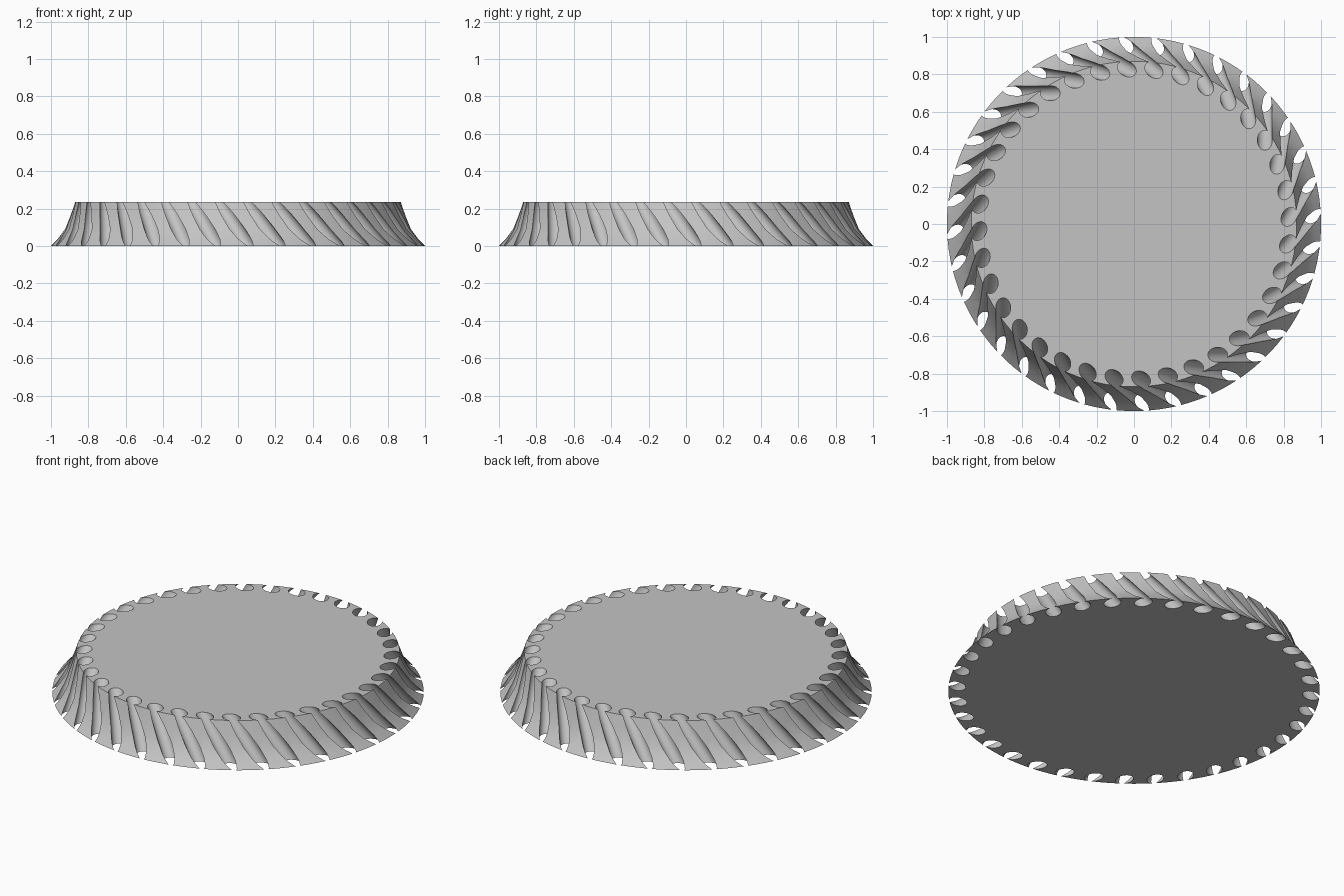
import bpy
import bmesh
from math import cos, sin, radians, tau
from mathutils import Vector

GROOVES = 36
SIDES = 180
HEIGHT = 0.235

cube = bpy.data.objects.get("Cube")
if cube:
    bpy.data.objects.remove(cube, do_unlink=True)

grey = bpy.data.materials.new("plain grey")
grey.use_nodes = True
colour = (0.55, 0.55, 0.55, 1)
grey.diffuse_color = colour
grey.node_tree.nodes["Principled BSDF"].inputs["Base Color"].default_value = colour


def make_object(name, bm):
    bmesh.ops.recalc_face_normals(bm, faces=bm.faces)
    mesh = bpy.data.meshes.new(name)
    bm.to_mesh(mesh)
    bm.free()
    mesh.materials.append(grey)
    obj = bpy.data.objects.new(name, mesh)
    bpy.context.collection.objects.link(obj)
    return obj


def polar(radius, angle, z):
    return Vector((radius * cos(angle), radius * sin(angle), z))


# Flared disc: lofted rings with a slightly hollow side
profile = [(1.0, 0), (0.962, 0.04), (0.925, 0.09), (0.896, 0.16), (0.87, HEIGHT)]
bm = bmesh.new()
rings = [[bm.verts.new(polar(r, tau * i / SIDES, z)) for i in range(SIDES)]
         for r, z in profile]
for low, high in zip(rings, rings[1:]):
    for i in range(SIDES):
        j = (i + 1) % SIDES
        bm.faces.new((low[i], low[j], high[j], high[i]))
bm.faces.new(rings[0][::-1])
bm.faces.new(rings[-1])
disc = make_object("fluted_disc", bm)

# Slanted round cutters, one for each groove
bm = bmesh.new()
for k in range(GROOVES):
    angle = radians(2.6) + tau * k / GROOVES
    top = polar(0.83, angle, HEIGHT)
    bottom = polar(0.955, angle + radians(10.5), 0)
    axis = top - bottom
    made = bmesh.ops.create_cone(bm, cap_ends=True, segments=24, radius1=0.04,
                                 radius2=0.04, depth=axis.length * 1.6)
    turn = axis.to_track_quat('Z', 'Y')
    for v in made["verts"]:
        v.co = turn @ v.co + (top + bottom) / 2
cutter = make_object("groove_cutter", bm)
cutter.hide_render = True

# Cut the grooves and remove the helper
cut = disc.modifiers.new("grooves", 'BOOLEAN')
cut.operation = 'DIFFERENCE'
cut.solver = 'EXACT'
cut.object = cutter
bpy.ops.object.select_all(action='DESELECT')
disc.select_set(True)
bpy.context.view_layer.objects.active = disc
bpy.ops.object.modifier_apply(modifier=cut.name)
bpy.data.objects.remove(cutter, do_unlink=True)
bpy.ops.object.shade_smooth_by_angle(angle=radians(30))
